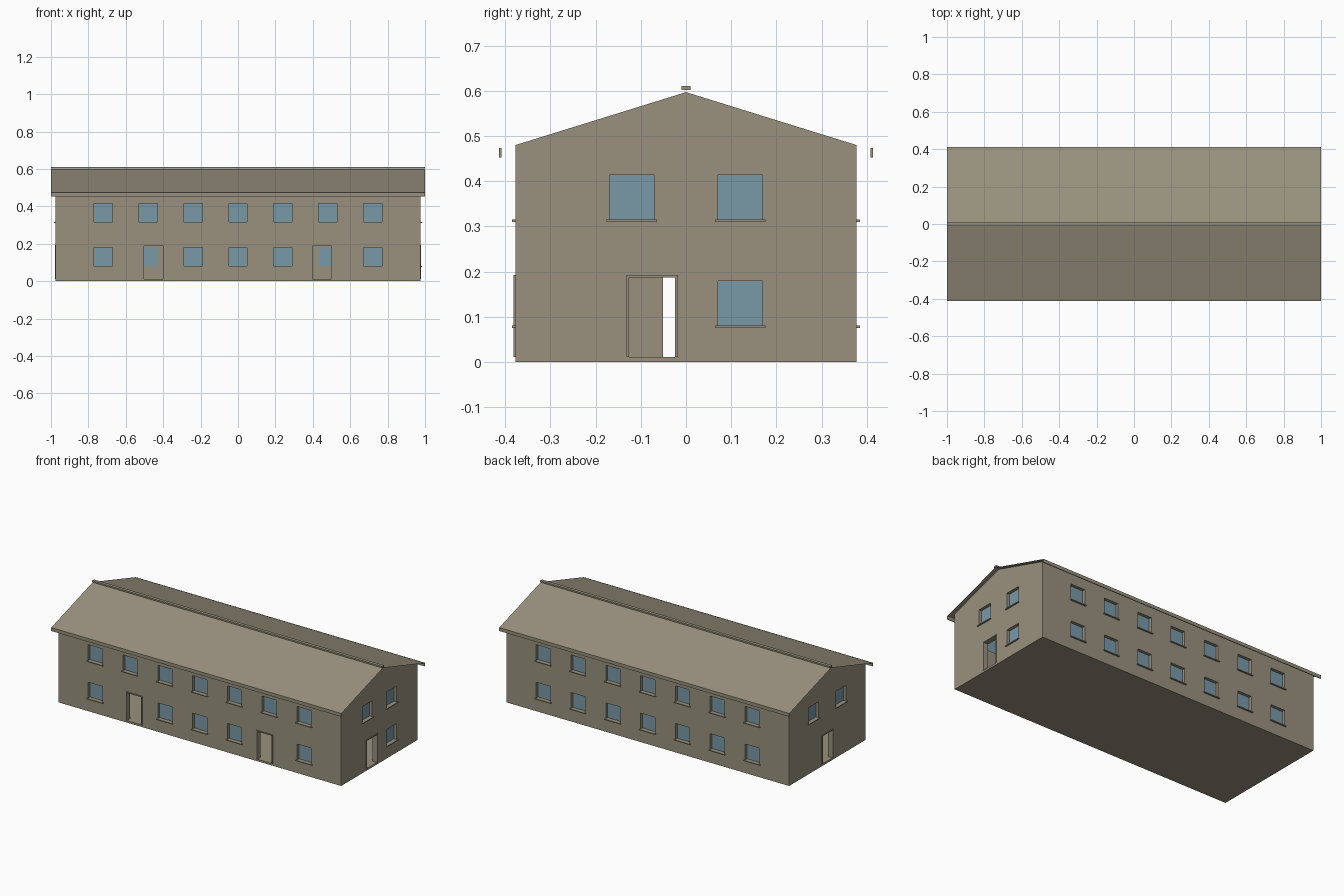
import bpy, bmesh

cube = bpy.data.objects.get("Cube")
if cube:
    bpy.data.objects.remove(cube, do_unlink=True)

HX, HY = 0.975, 0.377          # half length and half width of the walls
EAVE, RIDGE, FLOOR = 0.48, 0.597, 0.012
THICK = 0.03
SLOPE = (RIDGE - EAVE) / HY


def material(name, rgb):
    m = bpy.data.materials.new(name)
    m.use_nodes = True
    m.diffuse_color = (*rgb, 1)
    m.node_tree.nodes["Principled BSDF"].inputs["Base Color"].default_value = (*rgb, 1)
    return m


plaster = material("warm grey plaster", (0.32, 0.285, 0.21))
glass = material("blue glass", (0.19, 0.32, 0.39))


def make_object(name, bm, mat):
    bmesh.ops.recalc_face_normals(bm, faces=bm.faces)
    mesh = bpy.data.meshes.new(name)
    bm.to_mesh(mesh)
    bm.free()
    mesh.materials.append(mat)
    ob = bpy.data.objects.new(name, mesh)
    bpy.context.scene.collection.objects.link(ob)
    return ob


def add_box(bm, xs, ys, zs):
    verts = bmesh.ops.create_cube(bm, size=1)["verts"]
    for v in verts:
        for i, (a, b) in enumerate((xs, ys, zs)):
            v.co[i] = (a + b) / 2 + v.co[i] * (b - a)


def wall_box(bm, wall, us, ns, zs):
    """Box on a wall: us runs along it, ns is the distance outward from its face."""
    axis, sign = wall
    half = HX if axis == "x" else HY
    out = sorted(sign * (half + n) for n in ns)
    if axis == "x":
        add_box(bm, out, us, zs)
    else:
        add_box(bm, us, out, zs)


def prism(hx, profile):
    bm = bmesh.new()
    face = bm.faces.new([bm.verts.new((-hx, y, z)) for y, z in profile])
    ext = bmesh.ops.extrude_face_region(bm, geom=[face])["geom"]
    bmesh.ops.translate(bm, vec=(2 * hx, 0, 0),
                        verts=[g for g in ext if isinstance(g, bmesh.types.BMVert)])
    return bm


# Layout of openings: wall -> (upper windows, lower windows, doors)
columns = [0.24 * i for i in range(-3, 4)]
FRONT, BACK, LEFT, RIGHT = ("y", -1), ("y", 1), ("x", 1), ("x", -1)
layout = {
    FRONT: (columns, [c for c in columns if abs(abs(c) - 0.48) > 0.1], [-0.452, 0.448]),
    BACK: (columns, columns, []),
    LEFT: ([-0.12, 0.12], [0.12], [-0.075]),
    RIGHT: ([-0.135, 0.135], [], [0.0]),
}
W = 0.049                      # half width of a window
D = 0.051                      # half width of a door
DOOR_TOP = 0.187

holes, panes, sills, frames = (bmesh.new() for _ in range(4))
for wall, (upper, lower, doors) in layout.items():
    for row, base in ((upper, 0.315), (lower, 0.081)):
        for c in row:
            zs = (base, base + 0.099)
            wall_box(holes, wall, (c - W, c + W), (-0.05, 0.02), zs)
            wall_box(panes, wall, (c - W, c + W), (-0.023, -0.019), zs)
            wall_box(sills, wall, (c - W - 0.007, c + W + 0.007),
                     (-0.018, 0.008), (base - 0.005, base))
    for c in doors:
        wall_box(holes, wall, (c - D, c + D), (-0.05, 0.02), (FLOOR, DOOR_TOP))
        for s in (-1, 1):
            wall_box(frames, wall, sorted((c + s * D, c + s * (D + 0.006))),
                     (-0.002, 0.004), (FLOOR, DOOR_TOP))
        wall_box(frames, wall, (c - D - 0.006, c + D + 0.006),
                 (-0.002, 0.004), (DOOR_TOP, DOOR_TOP + 0.006))

# Hollow gabled walls with floor, open beneath the roof
walls = make_object("walls", prism(HX, [(-HY, 0), (HY, 0), (HY, EAVE),
                                        (0, RIDGE), (-HY, EAVE)]), plaster)
iy = HY - THICK
room = make_object("room_cutter", prism(HX - THICK, [(-iy, FLOOR), (iy, FLOOR), (iy, EAVE + 0.05),
                                                     (0, RIDGE + 0.06), (-iy, EAVE + 0.05)]), plaster)
openings = make_object("opening_cutter", holes, plaster)
for cutter in (room, openings):
    cutter.hide_render = True
    mod = walls.modifiers.new("cut", "BOOLEAN")
    mod.operation = "DIFFERENCE"
    mod.solver = "EXACT"
    mod.object = cutter
graph = bpy.context.evaluated_depsgraph_get()
cut_mesh = bpy.data.meshes.new_from_object(walls.evaluated_get(graph))
walls.modifiers.clear()
walls.data = cut_mesh
for cutter in (room, openings):
    bpy.data.objects.remove(cutter, do_unlink=True)

make_object("window_panes", panes, glass)
make_object("window_sills", sills, plaster)
make_object("door_frames", frames, plaster)

# Thin roof sheet with overhanging eaves
EDGE = 0.41
top = RIDGE + 0.002
bm = bmesh.new()
rows = [[bm.verts.new((x, y, top - abs(y) * SLOPE)) for x in (-1, 1)] for y in (-EDGE, 0, EDGE)]
for a, b in zip(rows, rows[1:]):
    bm.faces.new((a[0], a[1], b[1], b[0]))
make_object("roof", bm, plaster)

# Ridge cap and eaves boards
bm = bmesh.new()
add_box(bm, (-1, 1), (-0.01, 0.01), (0.602, 0.611))
make_object("ridge_cap", bm, plaster)
bm = bmesh.new()
for s in (-1, 1):
    add_box(bm, (-1, 1), sorted((s * 0.408, s * 0.413)), (0.452, 0.473))
make_object("eaves_boards", bm, plaster)
